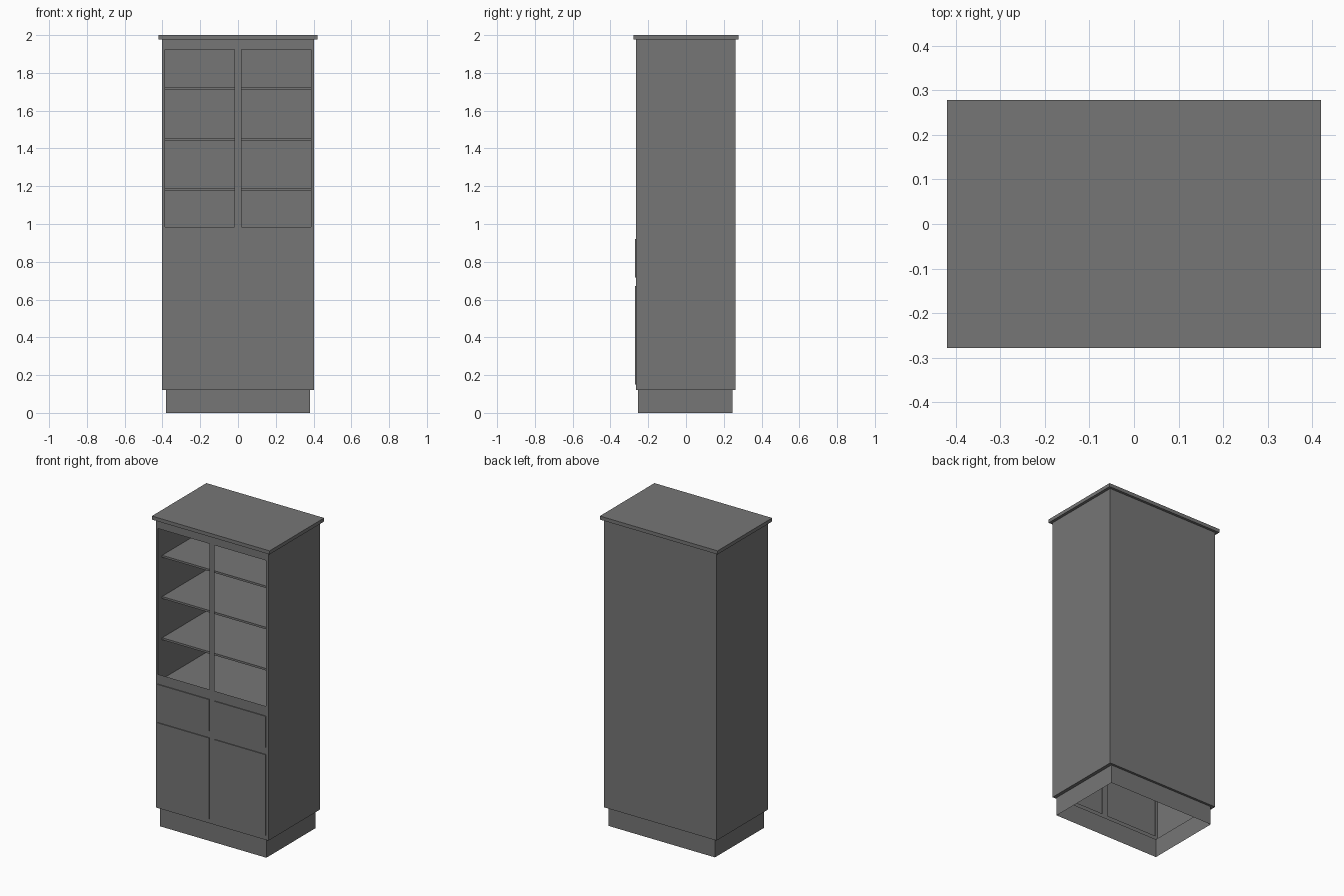
import bpy, bmesh

cube = bpy.data.objects.get("Cube")
if cube:
    bpy.data.objects.remove(cube, do_unlink=True)

grey = bpy.data.materials.new("plain_grey")
grey.use_nodes = True
COLOR = (0.18, 0.18, 0.18, 1)
grey.diffuse_color = COLOR
grey.node_tree.nodes["Principled BSDF"].inputs["Base Color"].default_value = COLOR

HALF, FRONT, BACK = 0.402, -0.264, 0.262      # cabinet body
BOTTOM, TOP = 0.12, 1.977
BAY_IN, BAY_OUT = 0.018, 0.386                # inner and outer edge of each bay
DOOR_Z, DRAWER_Z, OPEN_Z = (0.15, 0.672), (0.718, 0.92), (0.983, 1.923)


def finish(name, bm):
    bmesh.ops.remove_doubles(bm, verts=bm.verts, dist=0.0001)
    mesh = bpy.data.meshes.new(name)
    bm.to_mesh(mesh)
    bm.free()
    mesh.materials.append(grey)
    obj = bpy.data.objects.new(name, mesh)
    bpy.context.collection.objects.link(obj)
    return obj


def quad(bm, points):
    return bm.faces.new([bm.verts.new(p) for p in points])


def box(name, x, y, z, open_back=False):
    bm = bmesh.new()
    bmesh.ops.create_cube(bm, size=1)
    for v in bm.verts:
        v.co = [r[c > 0] for r, c in zip((x, y, z), v.co)]
    if open_back:
        back = [f for f in bm.faces if f.normal.y > 0.5]
        bmesh.ops.delete(bm, geom=back, context='FACES_ONLY')
    return finish(name, bm)


def ring(half, front, back, z):
    return [(-half, front, z), (half, front, z), (half, back, z), (-half, back, z)]


# Thin shell: recessed plinth, stepped underside, sides and back
plinth = (0.38, -0.253, 0.247)
body = (HALF, FRONT, BACK)
rings = [ring(*plinth, 0), ring(*plinth, BOTTOM), ring(*body, BOTTOM), ring(*body, TOP)]
bm = bmesh.new()
for level, (low, high) in enumerate(zip(rings, rings[1:])):
    for i in range(4):
        if level == 2 and i == 0:
            continue                           # the front frame closes this side
        j = (i + 1) % 4
        quad(bm, (low[i], low[j], high[j], high[i]))
finish("carcass", bm)

# Front frame: a grid of rails and stiles with the bays left open
xs = [-HALF, -BAY_OUT, -BAY_IN, BAY_IN, BAY_OUT, HALF]
zs = [BOTTOM, *DOOR_Z, *DRAWER_Z, *OPEN_Z, TOP]
bm = bmesh.new()
for i, (x0, x1) in enumerate(zip(xs, xs[1:])):
    for j, (z0, z1) in enumerate(zip(zs, zs[1:])):
        if i % 2 and j % 2:
            continue
        quad(bm, [(x0, FRONT, z0), (x1, FRONT, z0), (x1, FRONT, z1), (x0, FRONT, z1)])
finish("front_frame", bm)

# Doors and drawer fronts, slightly proud of the frame
for side, x in (("right", (-BAY_OUT, -BAY_IN)), ("left", (BAY_IN, BAY_OUT))):
    for part, z in (("door", DOOR_Z), ("drawer_front", DRAWER_Z)):
        box(f"{side}_{part}", x, (FRONT - 0.006, FRONT), z, open_back=True)

# Evenly spaced shelves, the lowest one being the floor of the display bay
for n in range(4):
    z = 0.924 + 0.266 * n
    box(f"shelf_{n + 1}", (-HALF + 0.001, HALF - 0.001), (-0.2, BACK - 0.001), (z - 0.013, z))

# Overhanging top board
box("top_board", (-0.42, 0.42), (-0.278, 0.278), (TOP, 2.0))
